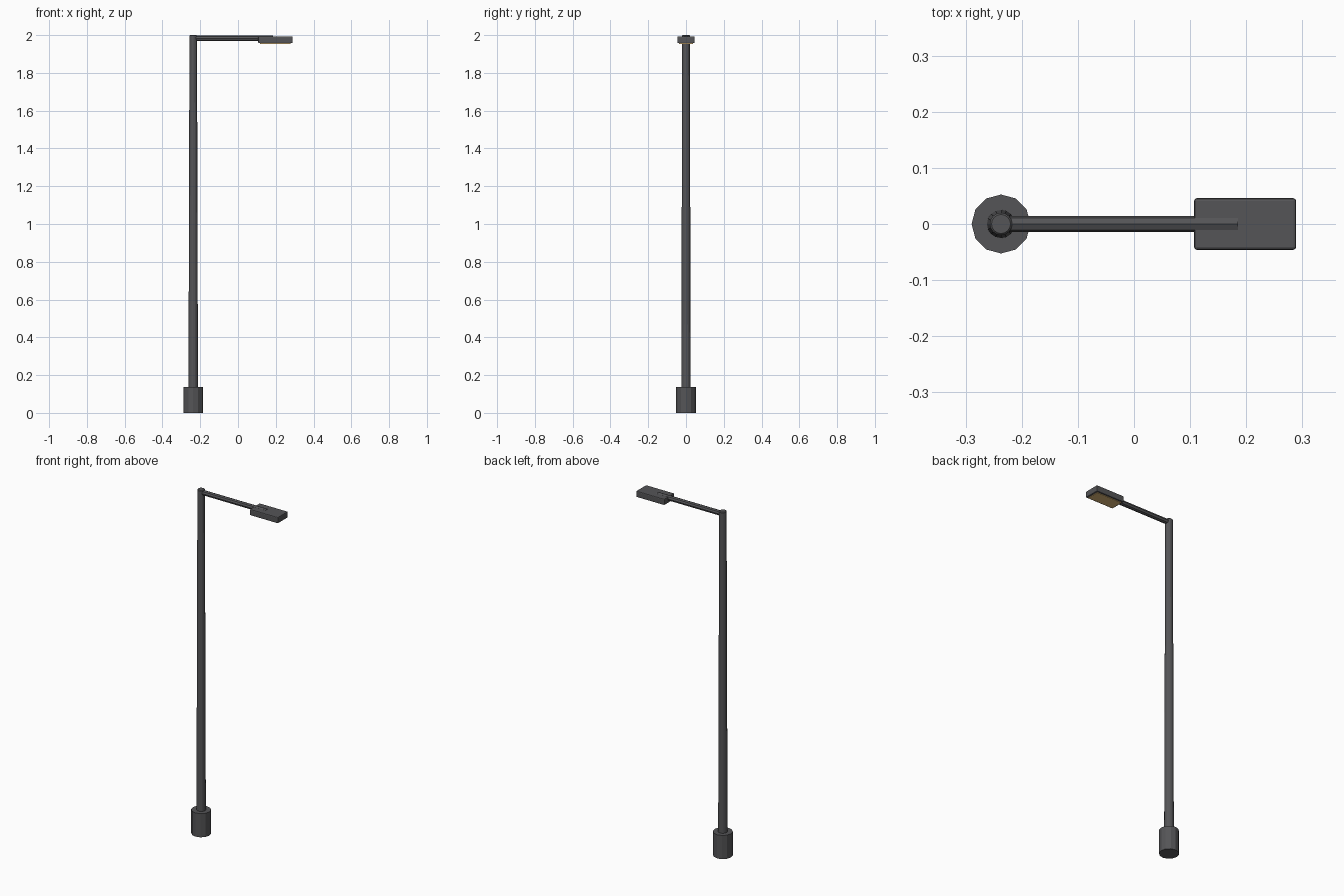
import bpy, math

if "Cube" in bpy.data.objects:
    bpy.data.objects.remove(bpy.data.objects["Cube"])

PX = -0.237  # pole axis


def bevel(ob, width, segments=1):
    m = ob.modifiers.new("edge_bevel", 'BEVEL')
    m.width = width
    m.segments = segments
    m.limit_method = 'ANGLE'
    m.angle_limit = math.radians(50)


def cone(name, sides, r1, r2, depth, loc, rot=(0, 0, 0), edge=0):
    bpy.ops.mesh.primitive_cone_add(vertices=sides, radius1=r1, radius2=r2,
                                    depth=depth, location=loc, rotation=rot)
    ob = bpy.context.object
    ob.name = name
    if edge:
        bevel(ob, edge)
    return ob


def box(name, x0, x1, y, z0, z1, edge=0):
    bpy.ops.mesh.primitive_cube_add(size=1, location=((x0 + x1) / 2, 0, (z0 + z1) / 2))
    ob = bpy.context.object
    ob.name = name
    ob.scale = (x1 - x0, 2 * y, z1 - z0)
    bpy.ops.object.transform_apply(location=False, rotation=False, scale=True)
    if edge:
        bevel(ob, edge, 2)
    return ob


def paint(ob, name, color):
    mat = bpy.data.materials.new(name)
    mat.diffuse_color = color
    mat.use_nodes = True
    mat.node_tree.nodes["Principled BSDF"].inputs["Base Color"].default_value = mat.diffuse_color
    ob.data.materials.append(mat)


# base sleeve, tapered pole
grey = (0.09, 0.09, 0.095, 1)
parts = [
    cone("base", 12, 0.0525, 0.0525, 0.1375, (PX, 0, 0.06875)),
    cone("pole", 16, 0.0255, 0.02, 2.0, (PX, 0, 1.0), edge=0.003),
    # horizontal octagonal arm, its top just breaking through the lamp head
    cone("arm", 8, 0.0145, 0.0145, 0.185 - PX, ((0.185 + PX) / 2, 0, 1.983),
         (0, math.pi / 2, 0)),
    box("lamp_head", 0.107, 0.289, 0.046, 1.957, 1.993, 0.005),
]
for p in parts:
    paint(p, p.name + "_metal", grey)

# light panel under the head
panel = box("light_panel", 0.117, 0.279, 0.037, 1.954, 1.962)
paint(panel, "warm_light", (0.75, 0.5, 0.2, 1))
